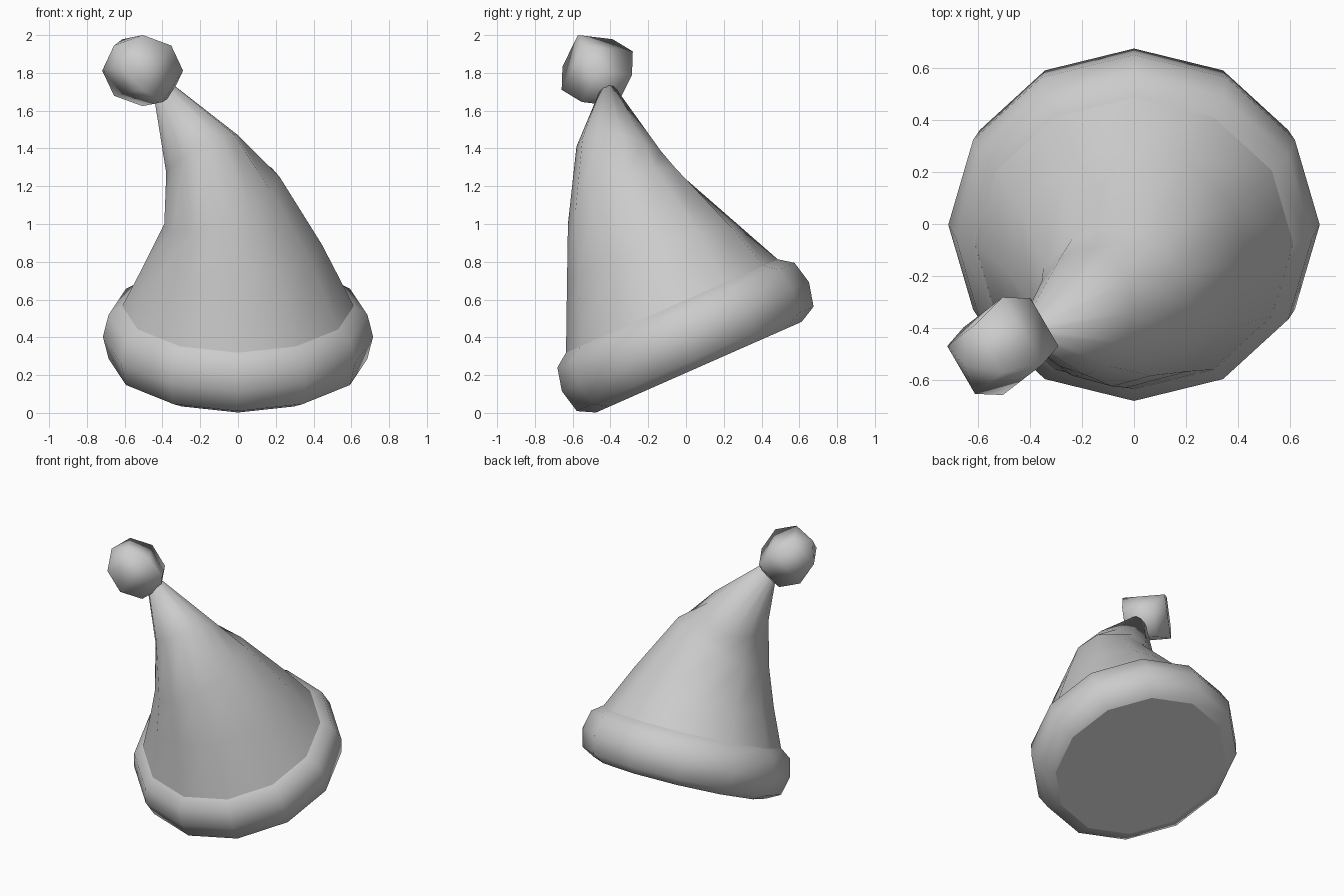
import bpy, bmesh, math
from mathutils import Vector, Matrix

if "Cube" in bpy.data.objects:
    bpy.data.objects.remove(bpy.data.objects["Cube"])

SIDES = 12
TILT = math.radians(23.8)
ALONG = Vector((0, math.cos(TILT), math.sin(TILT)))
NORMAL = Vector((0, -math.sin(TILT), math.cos(TILT)))


def finish(bm, name):
    bmesh.ops.recalc_face_normals(bm, faces=bm.faces)
    mesh = bpy.data.meshes.new(name)
    bm.to_mesh(mesh)
    bm.free()
    ob = bpy.data.objects.new(name, mesh)
    bpy.context.collection.objects.link(ob)
    return ob


def loft(name, rings, cap_start=False, cap_end=False):
    """Skin elliptical rings given as (centre, side axis, back axis)."""
    bm = bmesh.new()
    loops = []
    for c, a, b in rings:
        c, a, b = Vector(c), Vector(a), Vector(b)
        angles = [2 * math.pi * i / SIDES for i in range(SIDES)]
        loops.append([bm.verts.new(c + a * math.cos(t) + b * math.sin(t)) for t in angles])
    for lo, hi in zip(loops, loops[1:]):
        for i in range(SIDES):
            j = (i + 1) % SIDES
            bm.faces.new((lo[i], lo[j], hi[j], hi[i])).smooth = True
    if cap_start:
        face = bm.faces.new(loops[0])
        for e in face.edges:
            e.smooth = False
    if cap_end:
        bm.faces.new(loops[-1]).smooth = True
    return finish(bm, name)


def tilted_ring(radius, height):
    return (ALONG * 0.16 + NORMAL * height, (radius, 0, 0), ALONG * radius)


# Rolled brim, tilted down to the front, with a flat underside
profile = [(0.595, 0.194), (0.685, 0.242), (0.715, 0.370), (0.686, 0.495), (0.613, 0.548)]
loft("brim", [tilted_ring(r, h) for r, h in profile], cap_start=True)

# Hat cone bending to the front left
loft("hat_cone", [
    tilted_ring(0.613, 0.547),
    ((-0.03, -0.165, 0.83), (0.475, 0, 0.06), (0, 0.465, 0.145)),
    ((-0.085, -0.32, 1.125), (0.305, 0, 0.125), (0, 0.305, 0.125)),
    ((-0.19, -0.34, 1.37), (0.19, 0, 0.10), (0, 0.24, -0.04)),
    ((-0.39, -0.41, 1.69), (0.05, 0, 0.045), (0, 0.05, 0)),
], cap_end=True)

# Four-sided low-poly bobble on the tip, its pole following the bend
w = Vector((0, -0.475, 0.88)).normalized()
x = Vector((1, 0, 0))
pole = (w - x).normalized()
side = (w + x).normalized()
other = pole.cross(side)
rot = Matrix((side, other, pole)).transposed().to_4x4()
bm = bmesh.new()
bmesh.ops.create_uvsphere(bm, u_segments=4, v_segments=4, radius=0.214,
                          matrix=Matrix.Translation((-0.505, -0.47, 1.812)) @ rot)
for f in bm.faces:
    f.smooth = True
finish(bm, "bobble")
